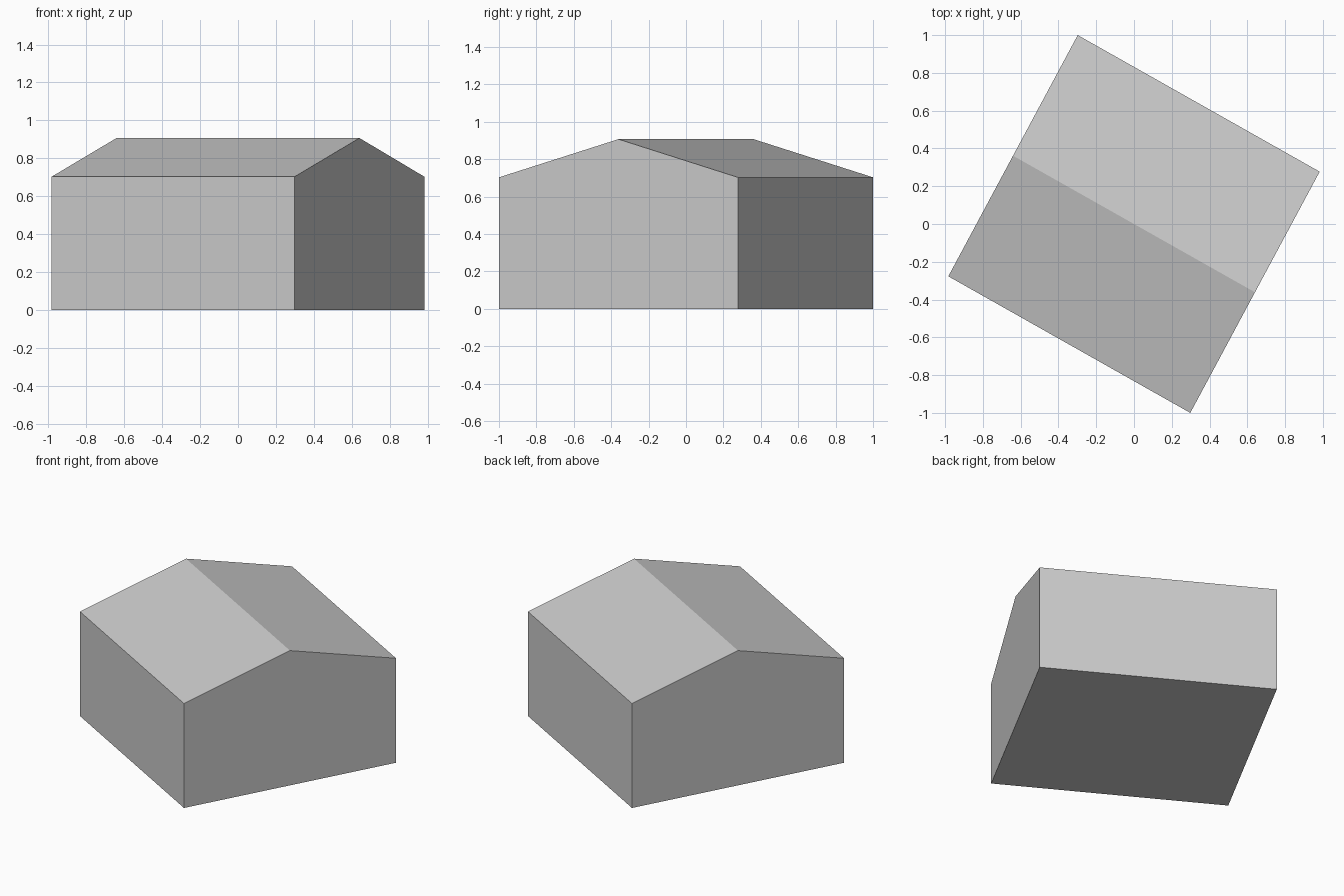
import bpy
import bmesh
from mathutils import Vector

cube = bpy.data.objects.get("Cube")
if cube:
    bpy.data.objects.remove(cube, do_unlink=True)

EAVE, RIDGE = 0.703, 0.907
front_corner = Vector((-0.983, -0.277, 0))   # two footprint corners of the left-hand gable
back_corner = Vector((-0.298, 1.0, 0))
length = -back_corner - front_corner         # extrusion along the ridge

# Single flat colour
grey = bpy.data.materials.new("light_grey")
grey.use_nodes = True
grey.diffuse_color = (0.6, 0.6, 0.6, 1)
grey.node_tree.nodes["Principled BSDF"].inputs["Base Color"].default_value = grey.diffuse_color

# Gable outline: position across the end wall, height
profile = [(0, 0), (1, 0), (1, EAVE), (0.5, RIDGE), (0, EAVE)]

# Extrude the gable into the closed pitched-roof building
bm = bmesh.new()
gable = bm.faces.new([
    bm.verts.new(front_corner.lerp(back_corner, t) + Vector((0, 0, z)))
    for t, z in profile
])
far_end = bmesh.ops.extrude_face_region(bm, geom=[gable], use_keep_orig=True)
bmesh.ops.translate(
    bm, vec=length,
    verts=[g for g in far_end["geom"] if isinstance(g, bmesh.types.BMVert)])
bmesh.ops.recalc_face_normals(bm, faces=bm.faces)

mesh = bpy.data.meshes.new("gabled_building")
bm.to_mesh(mesh)
bm.free()
mesh.materials.append(grey)
building = bpy.data.objects.new("gabled_building", mesh)
bpy.context.collection.objects.link(building)
